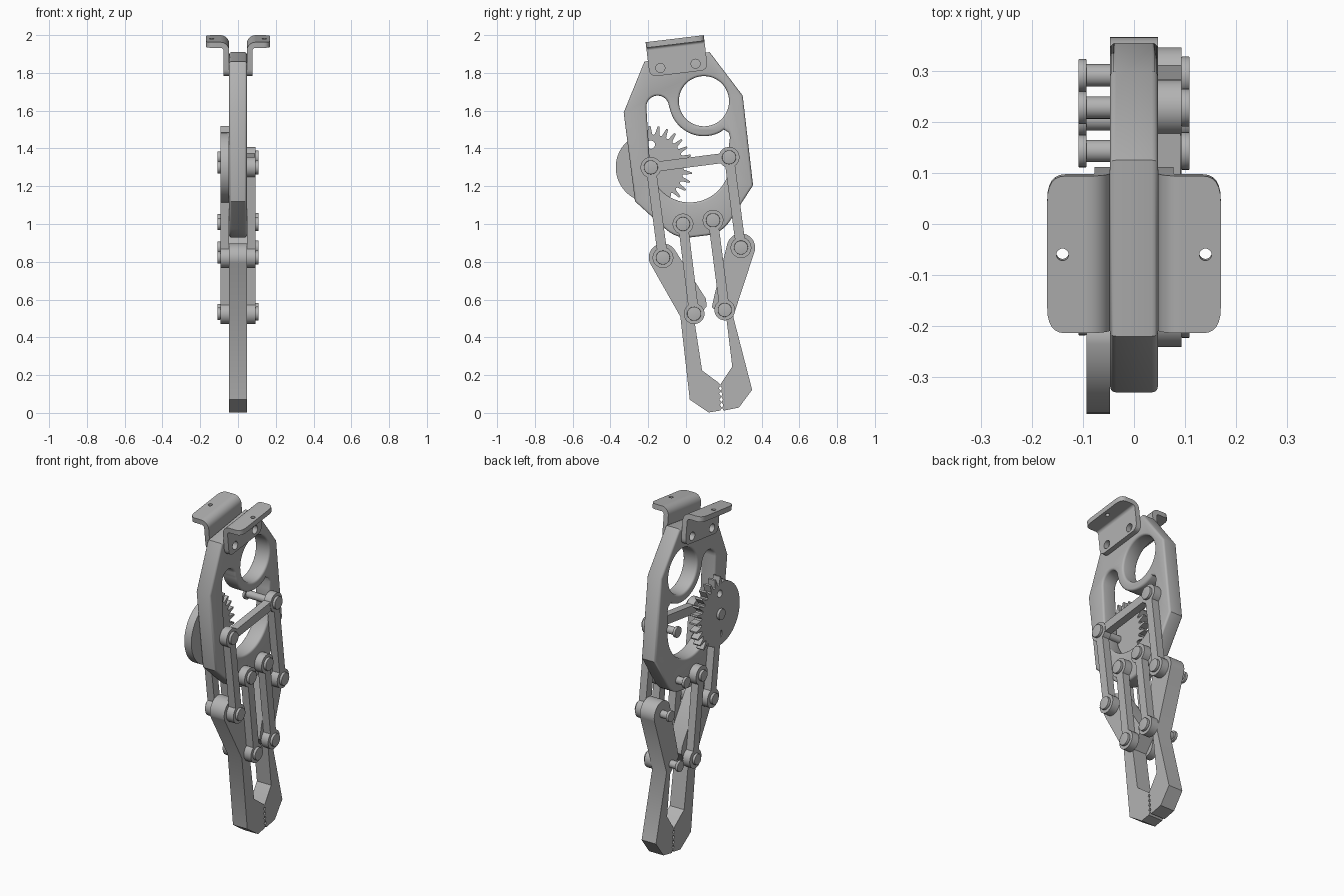
import bpy, bmesh
from math import sin, cos, atan2, asin, degrees, radians
from mathutils import Matrix, Vector

cube = bpy.data.objects.get("Cube")
if cube:
    bpy.data.objects.remove(cube, do_unlink=True)

metal = bpy.data.materials.new("plain grey metal")
metal.use_nodes = True
GREY = (0.45, 0.45, 0.45, 1)
metal.diffuse_color = GREY
metal.node_tree.nodes["Principled BSDF"].inputs["Base Color"].default_value = GREY

# Drawing frames: outlines in the (y, z) plane, extruded along x
SIDE = Matrix(((0, 0, 1, 0), (1, 0, 0, 0), (0, 1, 0, 0), (0, 0, 0, 1)))
HALF = 0.047      # half thickness of body and fingers
OUTER = 0.093     # outside face of the links


def arc(center, radius, start, end, steps=24):
    angles = [radians(start + (end - start) * i / steps) for i in range(steps + 1)]
    return [(center[0] + radius * cos(a), center[1] + radius * sin(a)) for a in angles]


def circle(center, radius, steps=32):
    return arc(center, radius, 0, 360, steps)[:-1]


def rounded(points, radius, only=None, steps=6):
    """Replace corners by smooth curves."""
    out = []
    for i, p in enumerate(points):
        if only is not None and i not in only:
            out.append(p)
            continue
        p = Vector(p)
        ends = []
        for q in (points[i - 1], points[(i + 1) % len(points)]):
            way = Vector(q) - p
            ends.append(p + way.normalized() * min(radius, way.length * 0.45))
        for k in range(steps + 1):
            t = k / steps
            out.append(tuple(ends[0] * (1 - t) ** 2 + p * 2 * t * (1 - t) + ends[1] * t * t))
    return out


def plate(name, loops, low, high, frame=SIDE, bevel=0.0, mirror=False):
    """Extrude an outline with holes; later loops are holes."""
    curve = bpy.data.curves.new(name, "CURVE")
    curve.dimensions = "2D"
    curve.fill_mode = "BOTH"
    curve.extrude = (high - low) / 2 - bevel
    curve.bevel_depth = bevel
    curve.bevel_resolution = 2
    curve.offset = -bevel
    for loop in loops:
        spline = curve.splines.new("POLY")
        spline.points.add(len(loop) - 1)
        for point, (u, v) in zip(spline.points, loop):
            point.co = (u, v, 0, 1)
        spline.use_cyclic_u = True
    helper = bpy.data.objects.new(name + " outline", curve)
    bpy.context.collection.objects.link(helper)
    graph = bpy.context.evaluated_depsgraph_get()
    mesh = bpy.data.meshes.new_from_object(helper.evaluated_get(graph))
    bpy.data.objects.remove(helper, do_unlink=True)
    mesh.transform(frame @ Matrix.Translation((0, 0, (low + high) / 2)))
    bm = bmesh.new()
    bm.from_mesh(mesh)
    bmesh.ops.remove_doubles(bm, verts=bm.verts, dist=0.0001)
    bmesh.ops.recalc_face_normals(bm, faces=bm.faces)
    bm.to_mesh(mesh)
    bm.free()
    mesh.materials.clear()
    mesh.materials.append(metal)
    obj = bpy.data.objects.new(name, mesh)
    bpy.context.collection.objects.link(obj)
    if mirror:
        obj.modifiers.new("Mirror", "MIRROR")
    bpy.ops.object.select_all(action="DESELECT")
    obj.select_set(True)
    bpy.context.view_layer.objects.active = obj
    bpy.ops.object.shade_smooth_by_angle(angle=radians(35))
    return obj


# Body plate with a round window and a large curved opening
body = [(-0.22, 1.86), (-0.33, 1.59), (-0.27, 1.12), (-0.05, 0.92),
        (0.19, 0.95), (0.355, 1.205), (0.3, 1.68), (0.125, 1.91)]
window = (0.095, 1.65)
opening = (arc((-0.15, 1.62), 0.06, 180, 0, 12)
           + arc(window, 0.185, 192, 298)
           + [(0.2, 1.5), (0.225, 1.485), (0.233, 1.46), (0.228, 1.42)]
           + arc((0.02, 1.326), 0.212, 10, -180, 36))
plate("body", [rounded(rounded(body, 0.08, only=(3, 4)), 0.01, only=()),
               circle(window, 0.133, 48), opening], -HALF, HALF, bevel=0.012)

# Pivot positions as (y, z)
rear_top, rear_low = (-0.186, 1.3), (-0.122, 0.822)
fore_top, fore_low = (0.228, 1.353), (0.291, 0.875)
rear_inner_top, rear_inner_low = (-0.016, 1.0), (0.043, 0.525)
fore_inner_top, fore_inner_low = (0.143, 1.02), (0.205, 0.545)


def link(name, p, q, low, high, radius=0.055, half_width=0.026):
    turn = degrees(atan2(q[1] - p[1], q[0] - p[0]))
    gap = degrees(asin(half_width / radius))
    outline = (arc(p, radius, turn + gap, turn + 360 - gap)
               + arc(q, radius, turn + 180 + gap, turn + 540 - gap))
    plate(name, [outline], low, high)


# Links on both sides of the body
pairs = {"rear_link": (rear_top, rear_low), "fore_link": (fore_top, fore_low),
         "rear_inner_link": (rear_inner_top, rear_inner_low),
         "fore_inner_link": (fore_inner_top, fore_inner_low)}
for name, (p, q) in pairs.items():
    link(name, p, q, HALF, OUTER)
    if name.startswith("rear"):
        link(name + "_far", p, q, -OUTER, -HALF)
link("cross_link", rear_top, fore_top, HALF, OUTER - 0.002, radius=0.05)

# Pivot pins with a head at each end
for name, ends in pairs.items():
    for place, p in zip(("top", "low"), ends):
        pin = name.replace("link", "pin_") + place
        plate(pin, [circle(p, 0.022, 20)], -OUTER, OUTER)
        plate(pin + "_head", [circle(p, 0.037)], OUTER, OUTER + 0.016, bevel=0.002)
        plate(pin + "_far_head", [circle(p, 0.032)], -OUTER - 0.016, -OUTER, bevel=0.002)

# Sector gear: teeth on one side, plain rim on the other
gear = arc(rear_top, 0.186, 100, 305, 40)
PITCH = 12.5
for i in range(12):
    base = -52 + i * PITCH
    for share, radius in ((0, 0.172), (0.2, 0.178), (0.4, 0.22), (0.6, 0.22),
                          (0.8, 0.178)):
        gear += arc(rear_top, radius, base + share * PITCH, base, 1)[:1]
gear_holes = [circle((rear_top[0], rear_top[1] + s * 0.12), 0.022, 20) for s in (-1, 1)]
plate("sector_gear", [gear] + gear_holes, -OUTER, -HALF)


def grip(start, end, depth, count=5):
    """Zigzag gripping edge."""
    a, b = Vector(start), Vector(end)
    return [tuple(a.lerp(b, i / (2 * count)) + Vector((depth * (i % 2), 0)))
            for i in range(2 * count + 1)]


# Gripping fingers
rear_finger = (arc(rear_low, 0.075, 35, 200)
               + [(-0.03, 0.51), (0.02, 0.07), (0.12, 0.002)]
               + grip((0.18, 0.012), (0.172, 0.16), 0.012)
               + [(0.085, 0.225), (0.045, 0.485), (0.11, 0.565), (0.105, 0.605)])
fore_finger = (arc(fore_low, 0.075, 170, -15)
               + [(0.25, 0.51), (0.35, 0.122), (0.28, 0.028)]
               + grip((0.2, 0.012), (0.188, 0.16), -0.008)
               + [(0.245, 0.245), (0.215, 0.49), (0.137, 0.56), (0.15, 0.62)])
plate("rear_finger", [rear_finger], -HALF, HALF)
plate("fore_finger", [fore_finger], -HALF, HALF)

# Tilted mounting brackets: leg, bend and flange, mirrored in x
TILT = Matrix.Translation((0, -0.06, 1.981)) @ Matrix.Rotation(radians(6.9), 4, "X")
LONG, THICK, BEND = 0.155, 0.03, 0.045
leg = rounded([(-LONG, -BEND), (-LONG, -0.185), (LONG, -0.185), (LONG, -BEND)],
              0.04, only=(1, 2))
leg_holes = [circle((s * 0.094, -0.145), 0.024) for s in (-1, 1)]
plate("bracket_leg", [leg] + leg_holes, HALF, HALF + THICK, TILT @ SIDE, mirror=True)
middle = (HALF + BEND, -BEND)
bend = arc(middle, BEND, 90, 180, 10) + arc(middle, BEND - THICK, 180, 90, 10)
plate("bracket_bend", [bend], -LONG, LONG,
      TILT @ Matrix.Rotation(radians(90), 4, "X"), mirror=True)
flange = rounded([(middle[0], -LONG), (0.17, -LONG), (0.17, LONG), (middle[0], LONG)],
                 0.05, only=(1, 2))
plate("bracket_flange", [flange, circle((0.14, 0), 0.012, 20)], -THICK, 0, TILT, mirror=True)
